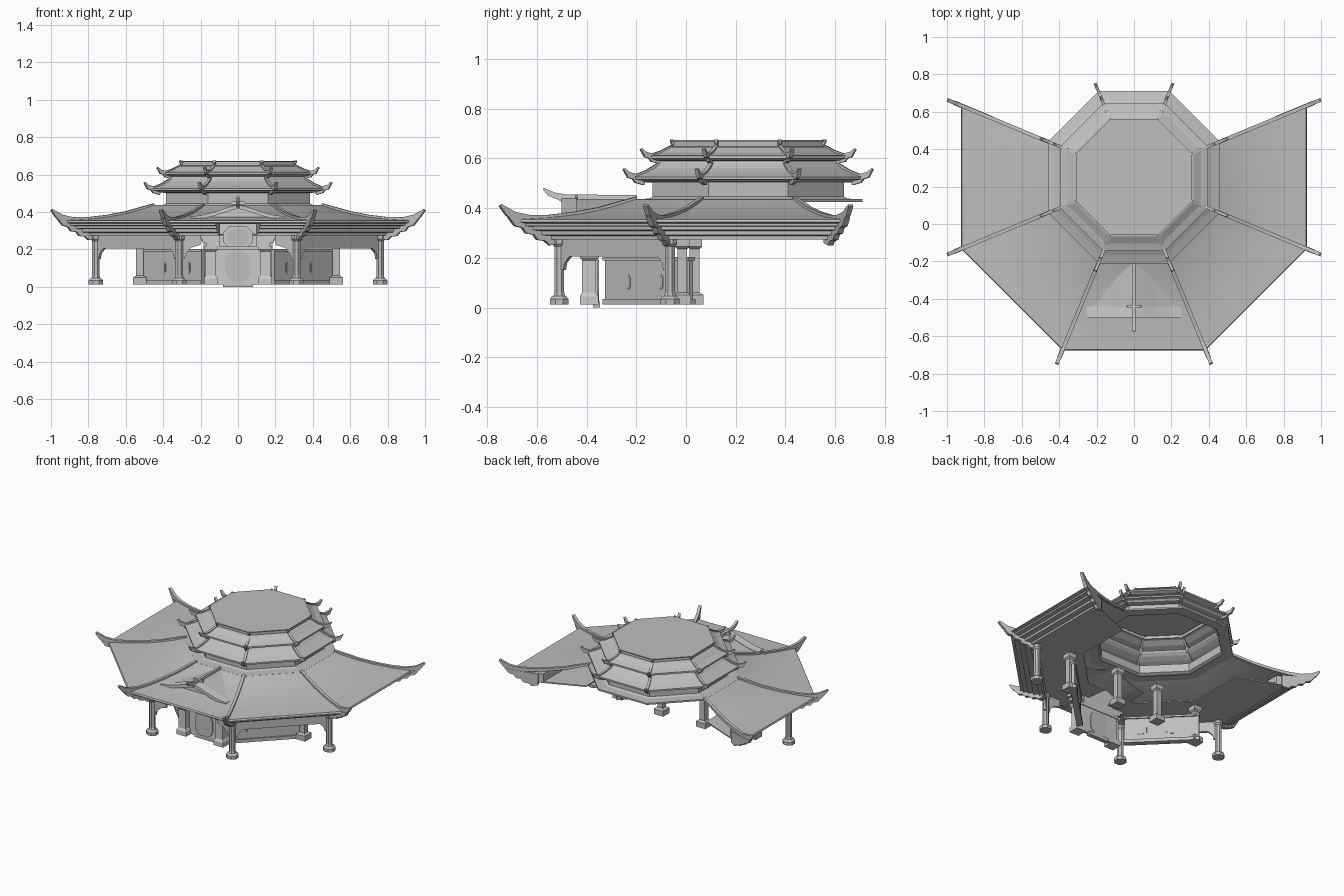
import bpy, bmesh, math
from mathutils import Vector

CY = 0.25                       # y of the octagon's centre
C225 = math.cos(math.pi / 8)


def material(name, v):
    m = bpy.data.materials.new(name)
    m.diffuse_color = (v, v, v, 1)
    return m


GREY = material("grey", 0.52)
PALE = material("pale_grey", 0.6)


def finish(name, bm, mat, smooth=False):
    bmesh.ops.recalc_face_normals(bm, faces=bm.faces[:])
    me = bpy.data.meshes.new(name)
    bm.to_mesh(me)
    bm.free()
    me.materials.append(mat)
    ob = bpy.data.objects.new(name, me)
    bpy.context.collection.objects.link(ob)
    if smooth:
        me.shade_smooth()
        me.set_sharp_from_angle(angle=math.radians(25))
    return ob


def corner(ap, k, z):
    """Point on an octagon of apothem ap; whole k are corners, fractions lie on a side."""
    def c(i):
        a = math.radians(-67.5 + 45 * i)
        return Vector((ap / C225 * math.cos(a), CY + ap / C225 * math.sin(a), z))
    i = math.floor(k)
    return c(i).lerp(c(i + 1), k - i)


def loft(name, profile, ks, mat, cyclic_profile=True, ring=False, cap=False, smooth=False):
    bm = bmesh.new()
    rows = [[bm.verts.new(corner(a, k, z)) for a, z in profile] for k in ks]
    n = len(profile)
    for i in range(len(rows) if ring else len(rows) - 1):
        r, s = rows[i], rows[(i + 1) % len(rows)]
        for j in range(n if cyclic_profile else n - 1):
            m = (j + 1) % n
            bm.faces.new((r[j], r[m], s[m], s[j]))
    if cap:                     # close the top of a ring
        bm.faces.new([r[-1] for r in rows])
    elif not ring:              # close both ends of a run
        bm.faces.new(rows[0])
        bm.faces.new(rows[-1])
    return finish(name, bm, mat, smooth)


def prism(name, pts, side, mat):
    """Extrude a list of 3D points along a vector."""
    bm = bmesh.new()
    a = [bm.verts.new(p) for p in pts]
    b = [bm.verts.new(p + side) for p in pts]
    bm.faces.new(a)
    bm.faces.new(b[::-1])
    for i in range(len(a)):
        j = (i + 1) % len(a)
        bm.faces.new((a[i], a[j], b[j], b[i]))
    return finish(name, bm, mat)


def radial_plate(name, pts, k, thick, mat=GREY):
    a = math.radians(-67.5 + 45 * k)
    t = Vector((-math.sin(a), math.cos(a), 0)) * thick
    return prism(name, [corner(r, k, z) - t / 2 for r, z in pts], t, mat)


def panel(name, pts, angle, a0, a1, mat=GREY, s=1):
    """Flat (u, z) outline facing the given direction, between distances a0 and a1."""
    a = math.radians(angle)
    n, t = Vector((math.cos(a), math.sin(a), 0)), Vector((-math.sin(a), math.cos(a), 0))
    o = Vector((0, CY, 0)) + n * a0
    return prism(name, [o + t * (u * s) + Vector((0, 0, z)) for u, z in pts], n * (a1 - a0), mat)


def rect(u0, u1, z0, z1):
    return [(u0, z0), (u1, z0), (u1, z1), (u0, z1)]


def oct_shape(u, z, w, h, c):
    return [(u - w, z - h + c), (u - w + c, z - h), (u + w - c, z - h), (u + w, z - h + c),
            (u + w, z + h - c), (u + w - c, z + h), (u - w + c, z + h), (u - w, z + h - c)]


def post(name, x, y, profile, sides, mat=GREY):
    bm = bmesh.new()
    rows = []
    for r, z in profile:
        R = r / math.cos(math.pi / sides)
        rows.append([bm.verts.new((x + R * math.cos(math.pi * (2 * i + 1) / sides),
                                   y + R * math.sin(math.pi * (2 * i + 1) / sides), z)) for i in range(sides)])
    for r, s in zip(rows, rows[1:]):
        for i in range(sides):
            j = (i + 1) % sides
            bm.faces.new((r[i], r[j], s[j], s[i]))
    bm.faces.new(rows[0])
    bm.faces.new(rows[-1])
    return finish(name, bm, mat)


# Upper tiers: base plate, wall, two skirt roofs, flat cap
loft("upper_tiers", [
    (0.39, 0.425), (0.46, 0.425), (0.46, 0.436), (0.40, 0.438), (0.385, 0.446), (0.385, 0.502),
    (0.425, 0.505), (0.435, 0.513), (0.46, 0.515), (0.46, 0.526), (0.415, 0.543), (0.38, 0.562),
    (0.362, 0.578), (0.355, 0.59), (0.375, 0.592), (0.395, 0.6), (0.395, 0.611), (0.355, 0.623),
    (0.318, 0.645), (0.30, 0.648), (0.30, 0.668), (0.31, 0.668), (0.31, 0.674)],
    range(8), GREY, cyclic_profile=False, ring=True, cap=True)
for k in range(8):
    radial_plate("tier_hip_lower", [
        (0.36, 0.57), (0.36, 0.584), (0.41, 0.553), (0.45, 0.537), (0.48, 0.545), (0.497, 0.56),
        (0.503, 0.556), (0.485, 0.522), (0.465, 0.516), (0.455, 0.502), (0.42, 0.492), (0.41, 0.53)], k, 0.016)
    radial_plate("tier_hip_upper", [
        (0.31, 0.64), (0.31, 0.653), (0.35, 0.632), (0.385, 0.62), (0.412, 0.626), (0.428, 0.64),
        (0.434, 0.636), (0.417, 0.605), (0.40, 0.6), (0.39, 0.586), (0.36, 0.58), (0.35, 0.61)], k, 0.016)
    # rim bead along the flat cap corners
    radial_plate("cap_corner", [(0.30, 0.645), (0.30, 0.676), (0.313, 0.676), (0.313, 0.666)], k, 0.012)

# Great lower roof on the five front and side faces
loft("main_roof", [
    (0.455, 0.437), (0.52, 0.415), (0.60, 0.393), (0.70, 0.374), (0.80, 0.362), (0.92, 0.355),
    (0.925, 0.344), (0.90, 0.337), (0.80, 0.345), (0.70, 0.36), (0.60, 0.38), (0.455, 0.425)],
    range(-3, 3), GREY, smooth=True)
# Stepped eaves with a flat ceiling running inwards, open above the gate
bands = [(0.905, 0.34), (0.905, 0.328), (0.875, 0.325), (0.875, 0.312), (0.84, 0.308), (0.84, 0.292),
         (0.80, 0.288), (0.80, 0.274), (0.47, 0.274), (0.47, 0.282), (0.73, 0.282), (0.73, 0.338)]
loft("eave_bands_left", bands, [-3, -2, -1, -0.66], GREY)
loft("eave_bands_right", bands, [-0.34, 0, 1, 2], GREY)
for k in range(-3, 3):
    radial_plate("main_hip", [
        (0.45, 0.43), (0.45, 0.446), (0.52, 0.427), (0.60, 0.404), (0.70, 0.385), (0.80, 0.373),
        (0.88, 0.372), (0.94, 0.385), (0.993, 0.415), (1.0, 0.408), (0.975, 0.372), (0.95, 0.352),
        (0.90, 0.345), (0.80, 0.35), (0.70, 0.365), (0.60, 0.385)], k, 0.02)
    radial_plate("corner_bracket", [
        (0.76, 0.34), (0.76, 0.26), (0.80, 0.25), (0.82, 0.268), (0.85, 0.272), (0.865, 0.293),
        (0.895, 0.298), (0.91, 0.32), (0.94, 0.328), (0.965, 0.362), (0.90, 0.35)], k, 0.024)

# Mirrored supports and garden walls
column = [(0.038, 0.012), (0.038, 0.034), (0.03, 0.044), (0.024, 0.047), (0.02, 0.06),
          (0.02, 0.245), (0.028, 0.255), (0.028, 0.285)]
square_post = [(0.037, 0.012), (0.037, 0.045), (0.028, 0.06), (0.028, 0.19), (0.036, 0.2), (0.036, 0.215)]
back_post = [(0.036, 0.012), (0.036, 0.05), (0.02, 0.06), (0.02, 0.235), (0.03, 0.245), (0.03, 0.275)]
frieze = [(-0.3, 0.28), (-0.3, 0.15), (-0.285, 0.15), (-0.277, 0.18), (-0.25, 0.205),
          (0.25, 0.205), (0.277, 0.18), (0.285, 0.15), (0.3, 0.15), (0.3, 0.28)]
brace = [(0.3, 0.28), (0.3, 0.15), (0.285, 0.15), (0.277, 0.18), (0.25, 0.21), (0.2, 0.225), (0.2, 0.28)]
for s in (-1, 1):
    post("front_column", s * 0.313, -0.51, column, 8)
    post("side_column", s * 0.76, -0.064, column, 8)
    post("gate_post", s * 0.145, -0.39, square_post, 4, PALE)
    post("wall_end_post", s * 0.525, -0.015, back_post, 4)
    post("back_post", s * 0.165, 0.035, back_post, 4)
    ang = -90 + s * 45
    panel("diagonal_frieze", frieze, ang, 0.752, 0.768, s=s)
    panel("front_brace", brace, -90, 0.752, 0.768, s=s)
    panel("garden_wall", rect(-0.27, 0.21, 0.012, 0.19), ang, 0.525, 0.545, s=s)
    panel("wall_coping", rect(-0.275, 0.215, 0.19, 0.203), ang, 0.517, 0.553, s=s)
    panel("wall_plinth", rect(-0.275, 0.215, 0.012, 0.035), ang, 0.515, 0.555, s=s)
    for u in (-0.155, 0.03):
        panel("window_frame", oct_shape(u, 0.102, 0.03, 0.031, 0.01), ang, 0.523, 0.547, s=s)
        panel("window_pane", oct_shape(u, 0.102, 0.024, 0.026, 0.008), ang, 0.522, 0.548, s=s)
    # stepped brackets above the gate posts
    panel("gate_bracket", [(0.1, 0.215), (0.17, 0.215), (0.17, 0.235), (0.19, 0.235), (0.19, 0.255),
                           (0.21, 0.255), (0.21, 0.28), (0.1, 0.28)], -90, 0.61, 0.67, PALE, s=s)

# Gate: panel, lobed door, octagonal plaque, threshold
panel("gate_panel", rect(-0.15, 0.15, 0.012, 0.21), -90, 0.605, 0.625, PALE)
panel("gate_upper_panel", [(-0.12, 0.21), (0.12, 0.21), (0.125, 0.36), (0, 0.41), (-0.125, 0.36)],
      -90, 0.605, 0.63, PALE)
door = []
for i in range(32):
    a = 2 * math.pi * i / 32
    r = 0.066 + 0.009 * abs(math.sin(2 * a)) ** 0.7
    door.append((r * math.cos(a), 0.108 + 1.2 * r * math.sin(a)))
panel("gate_door", door, -90, 0.60, 0.633)
panel("plaque_frame", oct_shape(0, 0.265, 0.08, 0.06, 0.035), -90, 0.63, 0.645, PALE)
panel("plaque_face", oct_shape(0, 0.265, 0.06, 0.042, 0.025), -90, 0.645, 0.652)
panel("gate_lintel", rect(-0.18, 0.18, 0.2, 0.217), -90, 0.60, 0.665, PALE)
panel("threshold", rect(-0.08, 0.08, 0, 0.025), -90, 0.595, 0.625)

# Small curved gable over the gate
slope = [(0, 0.437), (0.06, 0.42), (0.12, 0.4), (0.19, 0.381), (0.255, 0.372)]
chevron = [(-x, z) for x, z in slope[::-1]] + slope[1:]
panel("gable_roof", chevron + [(x, z - 0.008) for x, z in chevron[::-1]], -90, 0.45, 0.70)
panel("gable_edge", [(x, z + 0.003) for x, z in chevron] + [(x, z - 0.018) for x, z in chevron[::-1]],
      -90, 0.69, 0.75, PALE)
panel("gable_infill", [(-0.2, 0.36), (0.2, 0.36), (0.11, 0.39), (0, 0.425), (-0.11, 0.39)],
      -90, 0.70, 0.715, PALE)
ridge = [(-0.2, 0.43), (-0.2, 0.452), (-0.48, 0.455), (-0.53, 0.463), (-0.572, 0.482), (-0.575, 0.474),
         (-0.555, 0.45), (-0.52, 0.436), (-0.5, 0.425)]
prism("gable_ridge", [Vector((-0.008, y, z)) for y, z in ridge], Vector((0.016, 0, 0)), PALE)
panel("ridge_ornament", oct_shape(0, 0.447, 0.04, 0.008, 0.004), -90, 0.685, 0.697, PALE)
